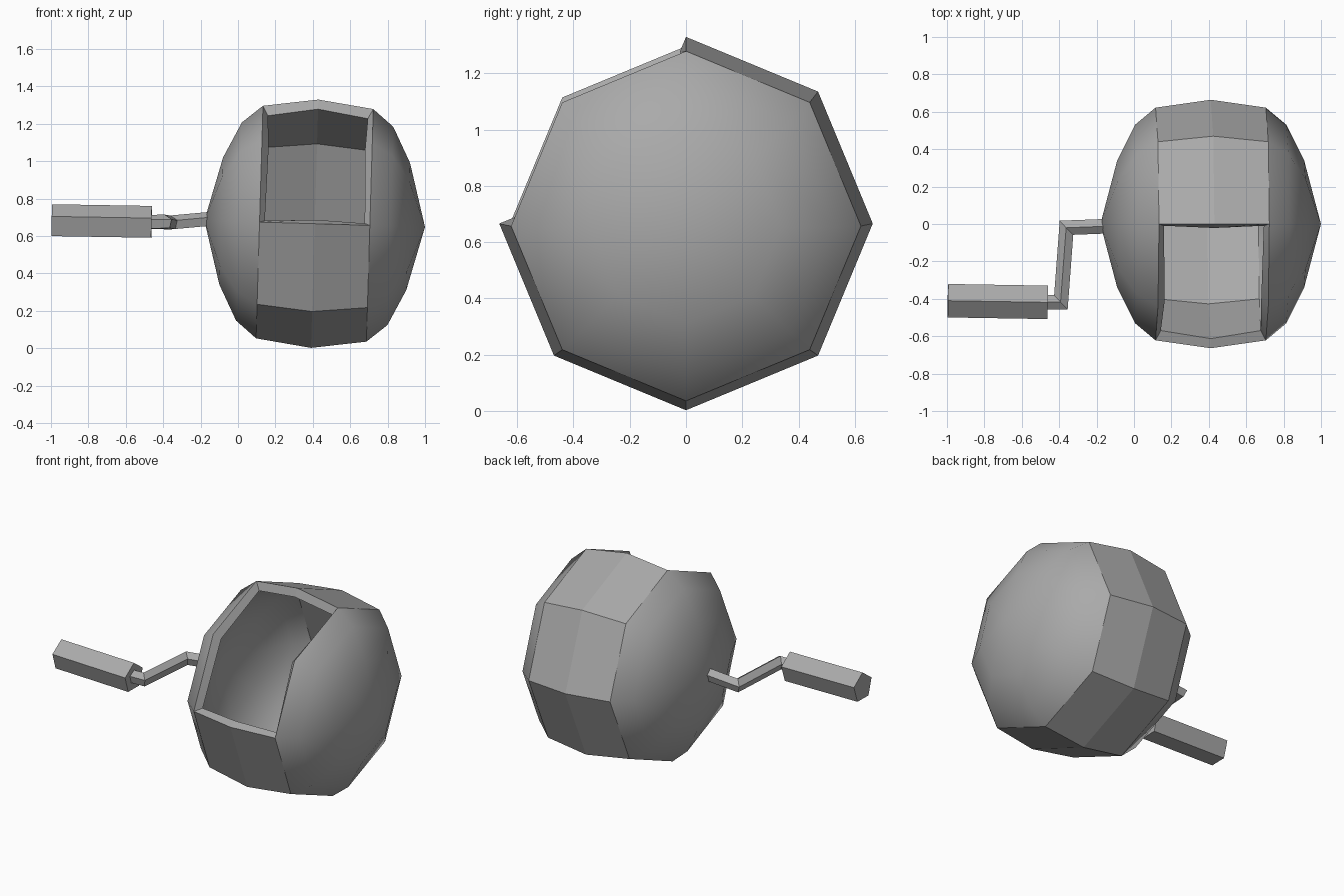
import bpy
import bmesh
from math import sin, cos, pi, radians
from mathutils import Vector

cube = bpy.data.objects.get("Cube")
if cube:
    bpy.data.objects.remove(cube, do_unlink=True)

# Single flat colour
grey = bpy.data.materials.new("plain_grey")
grey.use_nodes = True
colour = (0.4, 0.4, 0.4, 1)
grey.diffuse_color = colour
grey.node_tree.nodes["Principled BSDF"].inputs["Base Color"].default_value = colour


def make_object(name, bm):
    bmesh.ops.recalc_face_normals(bm, faces=bm.faces[:])
    mesh = bpy.data.meshes.new(name)
    bm.to_mesh(mesh)
    bm.free()
    mesh.materials.append(grey)
    obj = bpy.data.objects.new(name, mesh)
    bpy.context.collection.objects.link(obj)
    return obj


# Hollow eight-sided drum, turned about the x axis, with a front upper opening
SIDES = 8
half = [(0.295, 0.622), (0.405, 0.53), (0.5, 0.34)]
profile = [(-x, r) for x, r in reversed(half)] + [(0, 0.664)] + half
bm = bmesh.new()
rings = []
for x, r in profile:
    angles = [2 * pi * i / SIDES for i in range(SIDES)]
    rings.append([bm.verts.new((x, r * cos(a), r * sin(a))) for a in angles])
for k in range(len(rings) - 1):
    for i in range(SIDES):
        # The two middle bands stay open between the top and the front
        if k in (2, 3) and i in (2, 3):
            continue
        j = (i + 1) % SIDES
        bm.faces.new((rings[k][i], rings[k][j], rings[k + 1][j], rings[k + 1][i]))
for x, ring in ((-0.59, rings[0]), (0.59, rings[-1])):
    pole = bm.verts.new((x, 0, 0))
    for i in range(SIDES):
        bm.faces.new((pole, ring[i], ring[(i + 1) % SIDES]))
drum = make_object("drum_shell", bm)
drum.location = (0.41, 0, 0.666)
drum.rotation_euler.y = radians(1.7)

# Wall thickness, then smooth end caps and flat middle bands
wall = drum.modifiers.new("wall", "SOLIDIFY")
wall.thickness = 0.055
wall.offset = -1
wall.use_even_offset = True
bpy.ops.object.select_all(action="DESELECT")
bpy.context.view_layer.objects.active = drum
drum.select_set(True)
bpy.ops.object.modifier_apply(modifier=wall.name)
bpy.ops.object.shade_smooth_by_angle(angle=radians(40))
for face in drum.data.polygons:
    if abs(face.center.x) < 0.2:
        face.use_smooth = False


def swept_bar(name, path, radius, sides=5):
    """Sweep a polygon, one corner up, along a path with mitred bends."""
    path = [Vector(p) for p in path]
    dirs = [(b - a).normalized() for a, b in zip(path, path[1:])]
    up = Vector((0, 0, 1))
    side = dirs[0].cross(up).normalized()
    top = side.cross(dirs[0])
    bm = bmesh.new()
    start = []
    for i in range(sides):
        a = 2 * pi * i / sides
        start.append(path[0] + radius * (sin(a) * side + cos(a) * top))
    sections = [start]
    for k, d in enumerate(dirs):
        # Slide each corner along the bar until it meets the mitre plane
        normal = d if k == len(dirs) - 1 else (d + dirs[k + 1]).normalized()
        sections.append([p + d * ((path[k + 1] - p).dot(normal) / d.dot(normal))
                         for p in sections[-1]])
    loops = [[bm.verts.new(p) for p in s] for s in sections]
    for a, b in zip(loops, loops[1:]):
        for i in range(sides):
            j = (i + 1) % sides
            bm.faces.new((a[i], a[j], b[j], b[i]))
    bm.faces.new(loops[0])
    bm.faces.new(loops[-1])
    return make_object(name, bm)


# Crank on the right end, and its grip
swept_bar("crank_arm", [(-0.15, -0.012, 0.688), (-0.36, -0.02, 0.669),
                        (-0.39, -0.42, 0.674), (-0.48, -0.42, 0.672)], 0.041)
swept_bar("crank_handle", [(-0.995, -0.41, 0.676), (-0.462, -0.419, 0.667)], 0.094)
